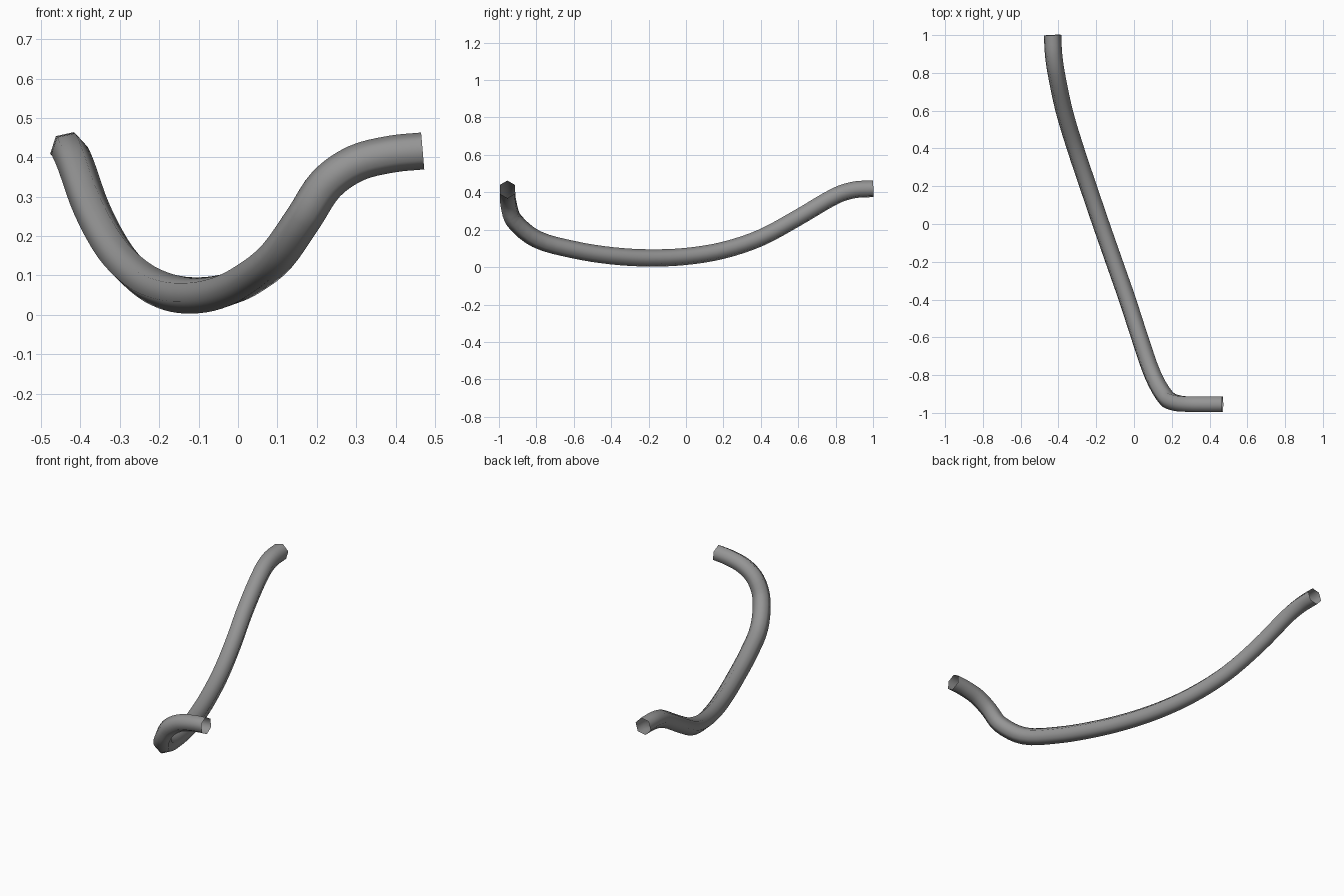
import bpy
import bmesh
import math
from mathutils import Vector

cube = bpy.data.objects.get("Cube")
if cube:
    bpy.data.objects.remove(cube)

RADIUS = 0.047
SIDES = 6
STEPS = 4

# Centre line of the hose, from the front end to the back end
path = [Vector(p) for p in (
    (0.469, -0.955, 0.416), (0.39, -0.955, 0.408), (0.30, -0.954, 0.385),
    (0.225, -0.948, 0.333), (0.17, -0.92, 0.25), (0.10, -0.80, 0.15),
    (0.03, -0.60, 0.093), (-0.035, -0.40, 0.061), (-0.105, -0.20, 0.049),
    (-0.175, 0.0, 0.057), (-0.243, 0.20, 0.09), (-0.31, 0.40, 0.157),
    (-0.37, 0.60, 0.265), (-0.412, 0.80, 0.381), (-0.426, 0.90, 0.413),
    (-0.431, 1.0, 0.419))]


def smooth_path(points):
    """Interpolate a rounded line through the points."""
    ext = [2 * points[0] - points[1]] + points + [2 * points[-1] - points[-2]]
    line = []
    for a, b, c, d in zip(ext, ext[1:], ext[2:], ext[3:]):
        for i in range(STEPS):
            t = i / STEPS
            m0 = (c - a) * (c - b).length / ((b - a).length + (c - b).length)
            m1 = (d - b) * (c - b).length / ((c - b).length + (d - c).length)
            line.append(b * (2*t**3 - 3*t**2 + 1) + m0 * (t**3 - 2*t**2 + t)
                        + c * (3*t**2 - 2*t**3) + m1 * (t**3 - t**2))
    return line + [points[-1]]


def sweep_tube(name, line, up):
    """Sweep an open six-sided tube along the line without twisting it."""
    bm = bmesh.new()
    rings = []
    last = None
    for i, p in enumerate(line):
        tangent = (line[min(i + 1, len(line) - 1)] - line[max(i - 1, 0)]).normalized()
        if last:
            up = last.rotation_difference(tangent) @ up
        up = (up - tangent * up.dot(tangent)).normalized()
        side = tangent.cross(up)
        angles = [2 * math.pi * k / SIDES for k in range(SIDES)]
        rings.append([bm.verts.new(p + RADIUS * (up * math.cos(a) + side * math.sin(a)))
                      for a in angles])
        last = tangent
    for r, s in zip(rings, rings[1:]):
        for k in range(SIDES):
            n = (k + 1) % SIDES
            bm.faces.new((r[k], r[n], s[n], s[k])).smooth = True
    mesh = bpy.data.meshes.new(name)
    bm.to_mesh(mesh)
    bm.free()
    obj = bpy.data.objects.new(name, mesh)
    bpy.context.collection.objects.link(obj)
    return obj


# Hose
hose = sweep_tube("hose", smooth_path(path), Vector((0, 0, 1)))

# Plain grey
grey = bpy.data.materials.new("grey")
grey.use_nodes = True
colour = (0.3, 0.3, 0.3, 1)
grey.diffuse_color = colour
grey.node_tree.nodes["Principled BSDF"].inputs["Base Color"].default_value = colour
hose.data.materials.append(grey)
